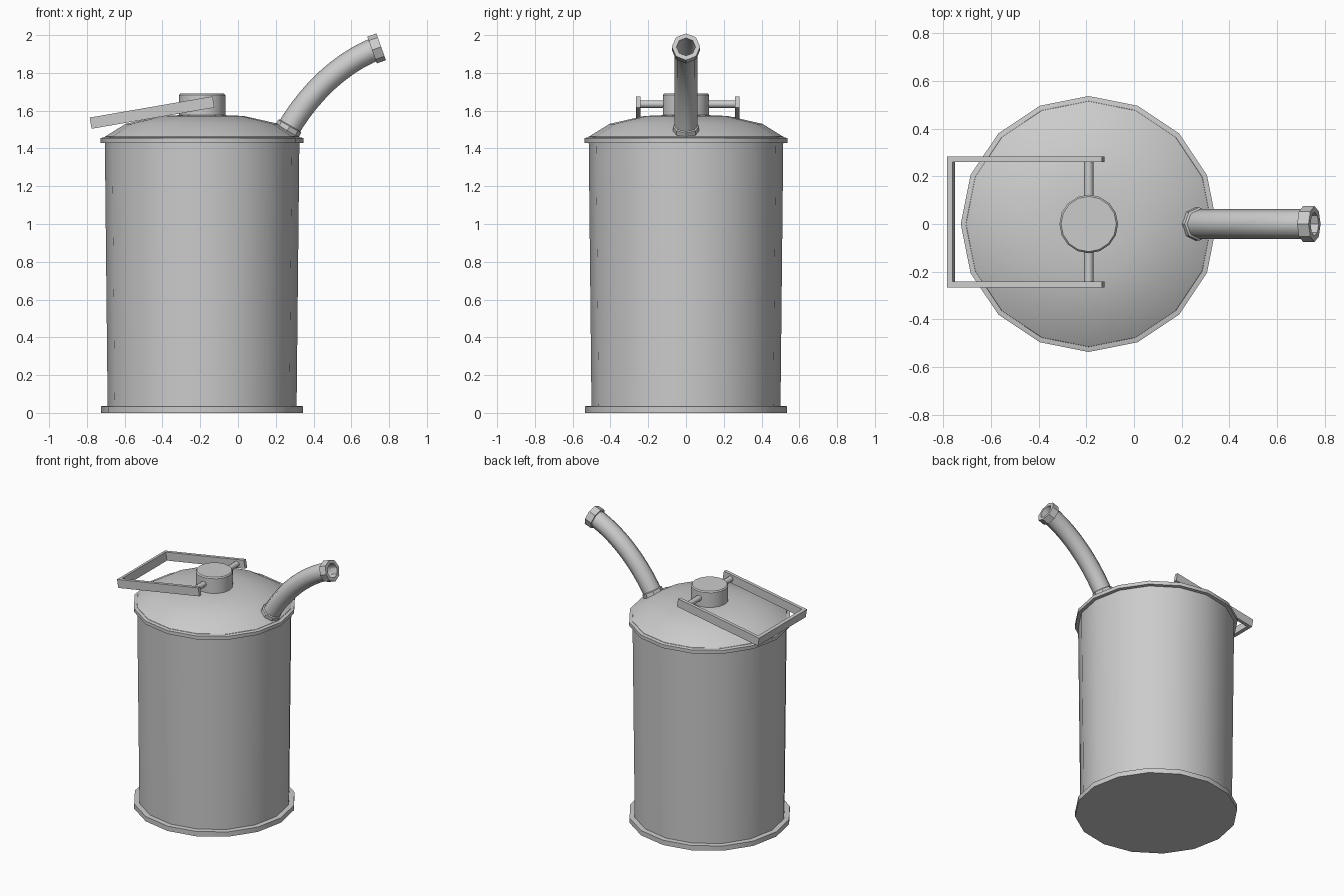
import bpy, bmesh
from math import cos, sin, tau, radians
from mathutils import Vector, Matrix

if "Cube" in bpy.data.objects:
    bpy.data.objects.remove(bpy.data.objects["Cube"])

CX = -0.19  # centre axis of the can


def finish(name, bm, angle):
    bmesh.ops.remove_doubles(bm, verts=bm.verts, dist=1e-5)
    bmesh.ops.recalc_face_normals(bm, faces=bm.faces)
    me = bpy.data.meshes.new(name)
    bm.to_mesh(me)
    bm.free()
    me.shade_smooth()
    me.set_sharp_from_angle(angle=radians(angle))
    ob = bpy.data.objects.new(name, me)
    bpy.context.collection.objects.link(ob)
    return ob


def loft(name, rings, sides, angle=30, closed=False):
    """Skin rings given as (centre, axis direction, radius)."""
    bm = bmesh.new()
    loops = []
    for c, d, r in rings:
        c, d = Vector(c), Vector(d).normalized()
        u = Vector((0, 1, 0)) if abs(d.y) < 0.9 else Vector((1, 0, 0))
        v = d.cross(u)
        loops.append([bm.verts.new(c + r * (cos(tau * i / sides) * u + sin(tau * i / sides) * v))
                      for i in range(sides)])
    pairs = list(zip(loops, loops[1:]))
    if closed:
        pairs.append((loops[-1], loops[0]))
    for a, b in pairs:
        for i in range(sides):
            j = (i + 1) % sides
            bm.faces.new((a[i], a[j], b[j], b[i]))
    if not closed:
        bm.faces.new(loops[0])
        bm.faces.new(loops[-1])
    return finish(name, bm, angle)


def lathe(name, profile, sides=16, **kw):
    return loft(name, [((CX, 0, z), (0, 0, 1), r) for r, z in profile], sides, **kw)


def box(name, centre, size, rot=None):
    bm = bmesh.new()
    m = Matrix.Translation(centre) @ (rot or Matrix()) @ Matrix.Diagonal((*size, 1))
    bmesh.ops.create_cube(bm, size=1, matrix=m)
    return finish(name, bm, 30)


# Can body, rims, domed lid and filler cap
lathe("can_body", [(0.50, 0.01), (0.515, 1.44)])
lathe("bottom_rim", [(0.535, 0), (0.535, 0.035), (0.50, 0.037)])
lathe("top_rim", [(0.51, 1.427), (0.537, 1.43), (0.537, 1.455), (0.515, 1.46)])
lathe("lid", [(0.52, 1.45), (0.515, 1.462), (0.405, 1.53), (0.22, 1.572), (0.1, 1.577)])
lathe("filler_cap", [(0.123, 1.56), (0.123, 1.682), (0.116, 1.69)])

# Carrying handle: tilted U frame with a pivot rod on each side of the cap
tilt = Matrix.Rotation(radians(-9.8), 4, 'Y')
mid = Vector((-0.455, 0.009, 1.59))
for name, y in (("handle_arm_back", 0.2625), ("handle_arm_front", -0.2625)):
    box(name, mid + tilt @ Vector((0, y, 0)), (0.66, 0.024, 0.06), tilt)
box("handle_grip", mid + tilt @ Vector((-0.318, 0, 0)), (0.024, 0.53, 0.06), tilt)
for name, y0, y1 in (("pivot_back", 0.1, 0.265), ("pivot_front", -0.25, -0.1)):
    loft(name, [((CX, y, 1.635), (0, 1, 0), 0.02) for y in (y0, y1)], 8, angle=50)

# Curved hollow spout: outer skin out to the tip, then back inside
P = [Vector(p) for p in ((0.255, 0, 1.485), (0.37, 0, 1.687), (0.545, 0, 1.862), (0.755, 0, 1.937))]


def bez(t):
    s = 1 - t
    p = s**3 * P[0] + 3 * s * s * t * P[1] + 3 * s * t * t * P[2] + t**3 * P[3]
    d = s * s * (P[1] - P[0]) + 2 * s * t * (P[2] - P[1]) + t * t * (P[3] - P[2])
    return p, d


N = 10
outer = [(*bez(i / N), 0.062) for i in range(N + 1)]
inner = [(*bez(i / N), 0.05) for i in range(N, -1, -1)]
loft("spout", outer + inner, 8, angle=50)

# Spout base collar and open tip ring
d = bez(0)[1].normalized()
loft("spout_collar", [(P[0] + d * s, d, r) for s, r in ((0, 0.07), (0.037, 0.07), (0.042, 0.062))], 8)
e = bez(1)[1].normalized()
loft("spout_tip", [(P[3] + e * s, e, r) for s, r in
                   ((-0.048, 0.05), (-0.048, 0.075), (0.003, 0.075), (0.003, 0.05))],
     8, closed=True)
